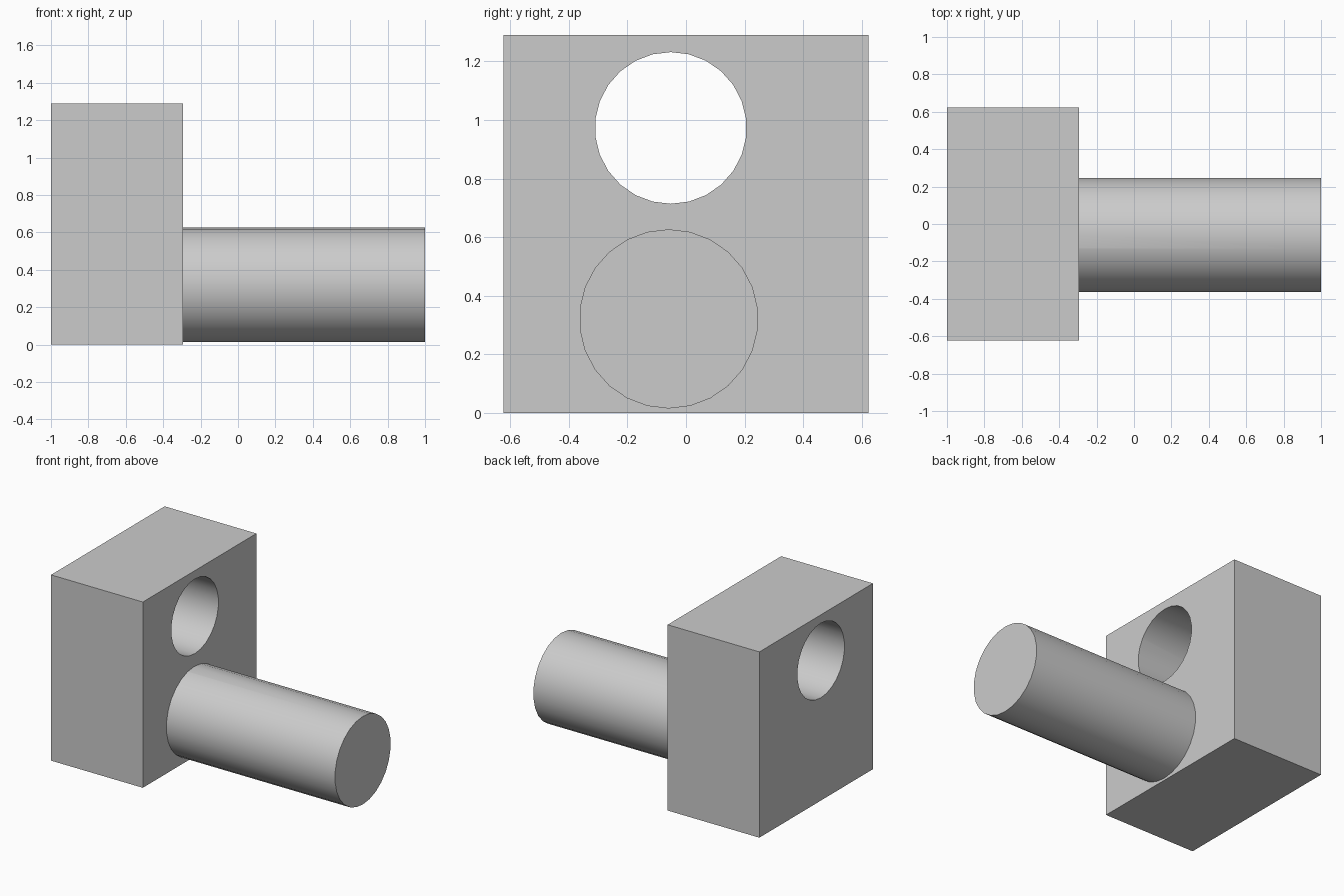
import bpy, math

if "Cube" in bpy.data.objects:
    bpy.data.objects.remove(bpy.data.objects["Cube"])

grey = bpy.data.materials.new("light grey")
grey.diffuse_color = (0.6, 0.6, 0.6, 1)
grey.use_nodes = True
grey.node_tree.nodes["Principled BSDF"].inputs["Base Color"].default_value = grey.diffuse_color

X0, X1, X2 = -1.0, -0.295, 1.0   # back of block, front of block, end of peg
HALF_Y, TOP = 0.623, 1.29


def rod(name, x0, x1, y, z, radius):
    """26-sided cylinder lying along x, with a vertex at its top."""
    bpy.ops.mesh.primitive_cylinder_add(
        vertices=26, radius=radius, depth=x1 - x0,
        location=((x0 + x1) / 2, y, z), rotation=(0, math.pi / 2, 0))
    ob = bpy.context.object
    ob.name = name
    # turn the sides so the vertices sit at top and bottom
    xs = max(v.co.x for v in ob.data.vertices)
    if xs < radius - 1e-5:
        ob.rotation_euler = (0, math.pi / 2, 0)
        for v in ob.data.vertices:
            v.co.x, v.co.y = v.co.y, -v.co.x
    ob.data.materials.append(grey)
    return ob


def combine(target, tool, operation):
    """Apply a boolean and hide the tool object."""
    mod = target.modifiers.new(tool.name, 'BOOLEAN')
    mod.operation, mod.object, mod.solver = operation, tool, 'EXACT'
    bpy.ops.object.select_all(action='DESELECT')
    bpy.context.view_layer.objects.active = target
    target.select_set(True)
    bpy.ops.object.modifier_apply(modifier=mod.name)
    bpy.data.objects.remove(tool)


# Rectangular block
bpy.ops.mesh.primitive_cube_add(size=1, location=((X0 + X1) / 2, 0, TOP / 2))
block = bpy.context.object
block.name = "block_with_peg"
block.scale = (X1 - X0, HALF_Y * 2, TOP)
bpy.ops.object.transform_apply(location=True, rotation=True, scale=True)
block.data.materials.append(grey)

# Round through hole near the top
combine(block, rod("hole_cutter", X0 - 0.2, X1 + 0.2, -0.052, 0.973, 0.259), 'DIFFERENCE')

# Round peg near the bottom, merged into the block
combine(block, rod("peg", X1 - 0.1, X2, -0.059, 0.321, 0.306), 'UNION')

# Smooth round walls, sharp edges elsewhere
bpy.ops.object.shade_smooth_by_angle(angle=math.radians(30))
